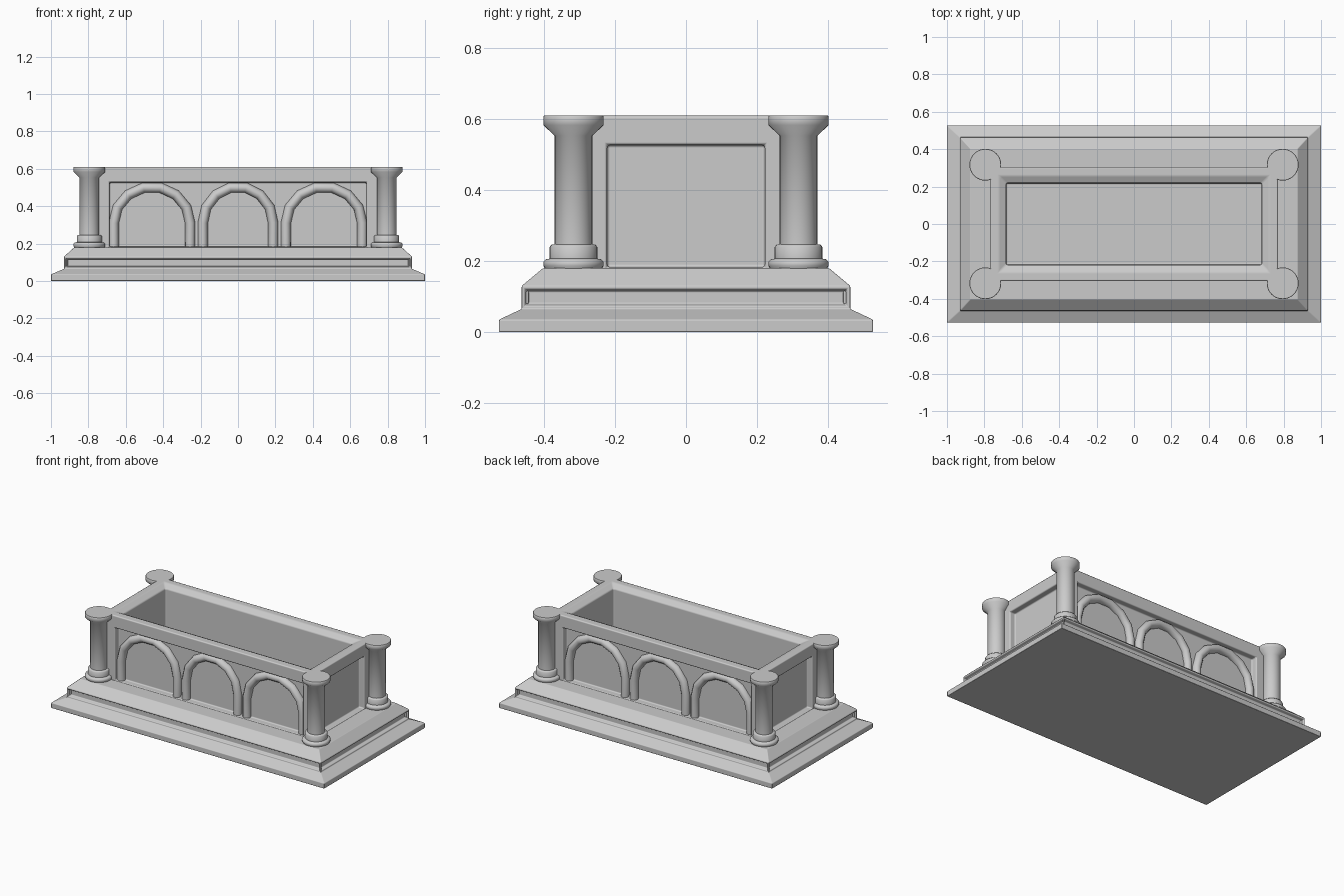
import bpy, bmesh
from math import pi, sin, cos
from mathutils import Vector

if "Cube" in bpy.data.objects:
    bpy.data.objects.remove(bpy.data.objects["Cube"])

stone = bpy.data.materials.new("grey_stone")
stone.use_nodes = True
GREY = (0.6, 0.6, 0.6, 1)
stone.diffuse_color = GREY
stone.node_tree.nodes["Principled BSDF"].inputs["Base Color"].default_value = GREY


def finish(name, bm, angle):
    """Turn a bmesh into a smooth-shaded stone object."""
    bmesh.ops.recalc_face_normals(bm, faces=bm.faces[:])
    mesh = bpy.data.meshes.new(name)
    bm.to_mesh(mesh)
    bm.free()
    mesh.materials.append(stone)
    obj = bpy.data.objects.new(name, mesh)
    bpy.context.collection.objects.link(obj)
    bpy.ops.object.select_all(action='DESELECT')
    obj.select_set(True)
    bpy.context.view_layer.objects.active = obj
    bpy.ops.object.shade_smooth_by_angle(angle=angle)
    return obj


def soften(obj, width):
    """Round the hard edges while keeping broad faces flat."""
    bevel = obj.modifiers.new("soft_edges", 'BEVEL')
    bevel.width = width
    bevel.segments = 2
    bevel.limit_method = 'ANGLE'
    bevel.angle_limit = pi / 9
    bevel.harden_normals = True


def loft(bm, rings):
    """Skin rings of equal point counts and cap the ends."""
    loops = [[bm.verts.new(p) for p in ring] for ring in rings]
    faces = []
    for a, b in zip(loops, loops[1:]):
        n = len(a)
        faces.append([bm.faces.new((a[i], a[(i + 1) % n], b[(i + 1) % n], b[i]))
                      for i in range(n)])
    bm.faces.new(loops[0][::-1])
    bm.faces.new(loops[-1])
    bmesh.ops.recalc_face_normals(bm, faces=bm.faces[:])
    return faces


def inset(bm, faces, thickness, depth=0.0):
    bm.normal_update()
    bmesh.ops.inset_individual(bm, faces=faces, thickness=thickness, depth=depth,
                               use_even_offset=True)


def rect(hx, hy, z):
    return [(-hx, -hy, z), (hx, -hy, z), (hx, hy, z), (-hx, hy, z)]


# Stepped plinth with a sunk groove panel on each side
bm = bmesh.new()
bands = loft(bm, [rect(1, 0.527, 0), rect(1, 0.527, 0.035), rect(0.93, 0.463, 0.065),
                  rect(0.93, 0.463, 0.13), rect(0.875, 0.403, 0.18)])
inset(bm, bands[2], 0.009)
inset(bm, bands[2], 0.006, -0.02)
soften(finish("plinth", bm, pi), 0.004)

# Open chest with framed, recessed sides
bm = bmesh.new()
sides = loft(bm, [rect(0.77, 0.305, 0.1), rect(0.77, 0.305, 0.61)])[0]
top = max(bm.faces, key=lambda f: f.calc_center_median().z)
inset(bm, sides, 0.083)
inset(bm, sides, 0.0, -0.04)
for thickness, depth in ((0.047, 0), (0.04, -0.02), (0, -0.38)):
    inset(bm, [top], thickness, depth)
soften(finish("chest", bm, pi), 0.008)

# Round arch mouldings on the front and back panels
STEPS = 7
for side, face in ((-1, "front"), (1, "back")):
    for cx, half, label in ((-0.46, 0.204, "right"), (0, 0.188, "middle"), (0.46, 0.204, "left")):
        path = [Vector((-half, 0, 0.17))]
        path += [Vector((-half * cos(pi * i / STEPS), 0, 0.31 + 0.193 * sin(pi * i / STEPS)))
                 for i in range(STEPS + 1)]
        path.append(Vector((half, 0, 0.17)))
        rings = []
        for i, p in enumerate(path):
            along = (path[min(i + 1, len(path) - 1)] - path[max(i - 1, 0)]).normalized()
            out = Vector((-along.z, 0, along.x))
            rings.append([(cx + p.x + out.x * 0.027 * cos(a),
                           side * 0.268 + 0.03 * sin(a),
                           p.z + out.z * 0.027 * cos(a))
                          for a in (2 * pi * k / 12 for k in range(12))])
        bm = bmesh.new()
        loft(bm, rings)
        finish(f"{face}_arch_{label}", bm, pi / 4)

# Corner columns turned from one profile
profile = [(0.078, 0.175), (0.085, 0.187), (0.085, 0.198), (0.078, 0.205), (0.067, 0.207),
           (0.067, 0.24), (0.062, 0.246), (0.053, 0.247), (0.053, 0.553),
           (0.085, 0.583), (0.085, 0.607), (0.083, 0.61)]
for sx, lr in ((1, "left"), (-1, "right")):
    for sy, fb in ((-1, "front"), (1, "back")):
        bm = bmesh.new()
        loft(bm, [[(sx * 0.795 + r * cos(2 * pi * k / 32), sy * 0.317 + r * sin(2 * pi * k / 32), z)
                   for k in range(32)] for r, z in profile])
        finish(f"{fb}_{lr}_column", bm, pi / 3.5)
